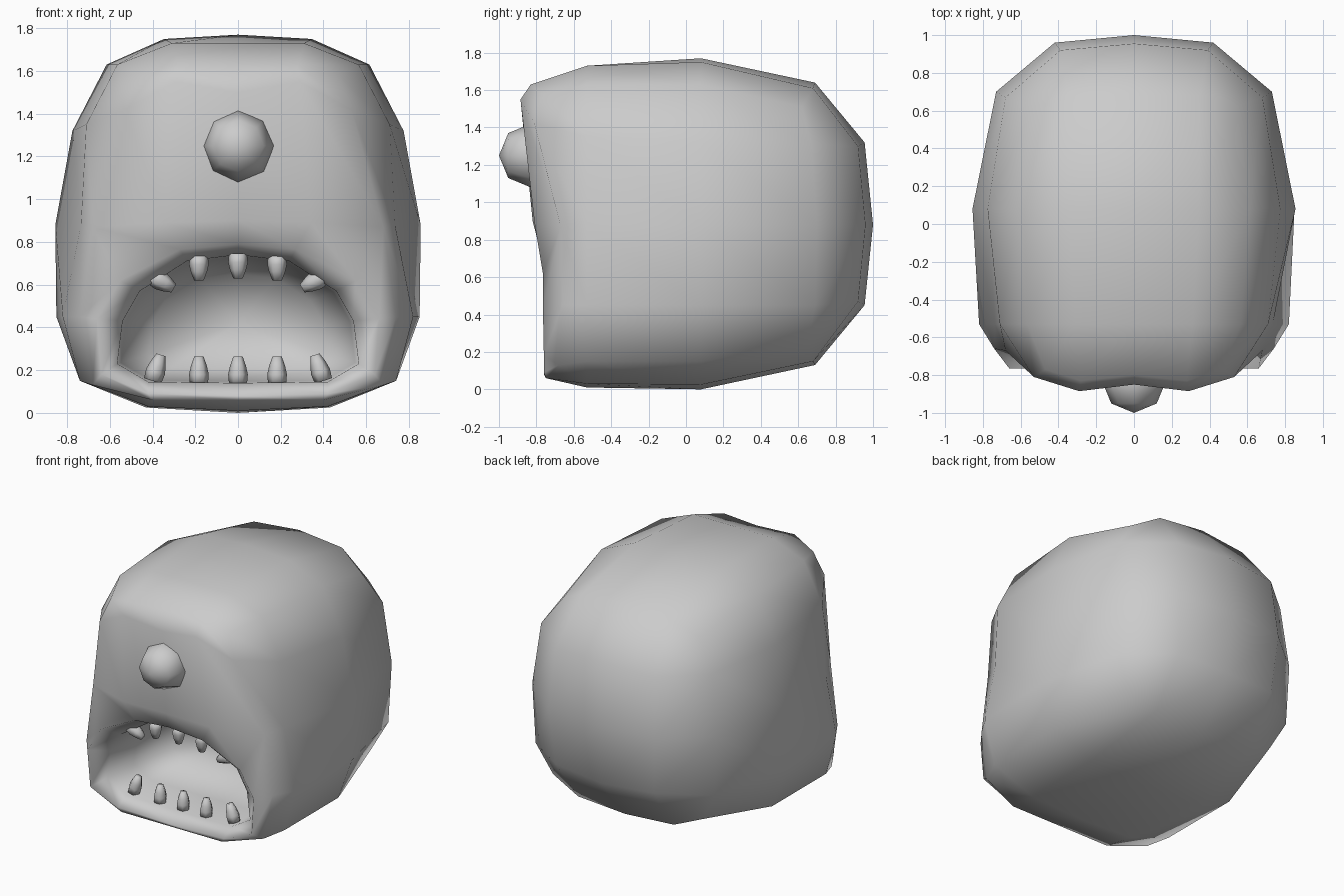
import bpy, bmesh, math
from mathutils import Matrix, Vector

if "Cube" in bpy.data.objects:
    bpy.data.objects.remove(bpy.data.objects["Cube"])


def finish(bm, name):
    bmesh.ops.recalc_face_normals(bm, faces=bm.faces[:])
    me = bpy.data.meshes.new(name)
    bm.to_mesh(me)
    bm.free()
    for p in me.polygons:
        p.use_smooth = True
    ob = bpy.data.objects.new(name, me)
    bpy.context.collection.objects.link(ob)
    return ob


def loop(bm, half):
    """Closed loop from a right-hand half running top centre to bottom centre."""
    pts = half + [(-x, y, z) for x, y, z in reversed(half[1:-1])]
    return [bm.verts.new(p) for p in pts]


def bridge(bm, a, b):
    n = len(a)
    for i in range(n):
        j = (i + 1) % n
        bm.faces.new((a[i], a[j], b[j], b[i]))


def grid(bm, rows):
    for r, s in zip(rows, rows[1:]):
        for i in range(len(r) - 1):
            bm.faces.new((r[i], r[i + 1], s[i + 1], s[i]))


def sym_row(bm, mid, side):
    """Three inner vertices of a row: left, centre, right."""
    return [bm.verts.new(p) for p in ((-side[0], side[1], side[2]), mid, side)]


# head: rings from the face to the back
bm = bmesh.new()
face = loop(bm, [(0, -.80, 1.63), (.28, -.83, 1.63), (.47, -.77, 1.58), (.53, -.81, 1.42),
                 (.68, -.67, .87), (.74, -.66, .45), (.68, -.68, .13), (.40, -.75, .06), (0, -.75, .06)])
front = loop(bm, [(x, -.53, z) for x, z in (
    (0, 1.73), (.31, 1.73), (.565, 1.63), (.71, 1.35), (.735, .88), (.82, .45), (.74, .15), (.42, .03), (0, .01))])
middle = loop(bm, [(x, .08, z) for x, z in (
    (0, 1.77), (.345, 1.75), (.615, 1.63), (.775, 1.32), (.855, .88), (.85, .45), (.74, .15), (.43, .025), (0, 0))])
back = loop(bm, [(0, .69, 1.64), (.35, .68, 1.61), (.54, .62, 1.51), (.68, .67, 1.31), (.73, .70, .88),
                 (.71, .69, .45), (.60, .65, .24), (.38, .68, .15), (0, .69, .13)])
for a, b in ((face, front), (front, middle), (middle, back)):
    bridge(bm, a, b)

# back of the head
b = back
grid(bm, [[b[14], b[15], b[0], b[1], b[2]],
          [b[13], *sym_row(bm, (0, .955, 1.32), (.39, .92, 1.30)), b[3]],
          [b[12], *sym_row(bm, (0, 1.0, .88), (.42, .96, .88)), b[4]],
          [b[11], *sym_row(bm, (0, .955, .45), (.39, .92, .47)), b[5]],
          [b[10], b[9], b[8], b[7], b[6]]])

# brow and upper face
f = face
lip_top = sym_row(bm, (0, -.82, .90), (.34, -.81, .89))
grid(bm, [[f[14], f[15], f[0], f[1], f[2]],
          [f[13], *sym_row(bm, (0, -.85, 1.50), (.29, -.885, 1.55)), f[3]],
          [f[12], *lip_top, f[4]]])

# lips and mouth cavity
outer = [lip_top[1], lip_top[2]] + f[4:13] + [lip_top[0]]
opening = [(0, .74), (.24, .71), (.46, .57), (.54, .43), (.565, .23), (.42, .145), (0, .14)]
loops = [[(0, -.79, .79), (.27, -.785, .765), (.55, -.765, .62), (.66, -.765, .44),
          (.64, -.76, .18), (.42, -.76, .09), (0, -.76, .08)]]
for y, s in ((-.67, 1.0), (-.40, .97), (-.15, .74)):
    loops.append([(x * s, y, .4 + (z - .4) * s) for x, z in opening])
prev = outer
for h in loops:
    cur = loop(bm, h)
    bridge(bm, prev, cur)
    prev = cur
throat = bm.verts.new((0, -.08, .42))
for i in range(len(prev)):
    bm.faces.new((prev[i], prev[(i + 1) % len(prev)], throat))
finish(bm, "head")

# eye
bm = bmesh.new()
bmesh.ops.create_uvsphere(bm, u_segments=8, v_segments=4, radius=.17,
                          matrix=Matrix.Translation((0, -.83, 1.25)) @ Matrix.Rotation(math.pi / 2, 4, 'X'))
finish(bm, "eye")


# teeth: blunt six-sided pegs, angle turns the tip about the y axis
def tooth(name, x, y, z, angle, length):
    bm = bmesh.new()
    rings = []
    for r, h in ((.042, 0), (.046, .35), (.038, .65), (.022, 1)):
        rings.append([bm.verts.new((r * math.cos(k * math.pi / 3), r * math.sin(k * math.pi / 3), h * length))
                      for k in range(6)])
    for a, c in zip(rings, rings[1:]):
        bridge(bm, a, c)
    bm.faces.new(rings[0])
    bm.faces.new(rings[-1])
    bm.transform(Matrix.Translation((x, y, z)) @ Matrix.Rotation(math.radians(angle), 4, 'Y'))
    finish(bm, name)


for x, yu, zu, au, yl, zl, al in ((0, -.67, .745, 180, -.62, .135, 0),
                                  (.183, -.67, .735, 180, -.62, .135, 0),
                                  (.40, -.65, .64, 240, -.61, .15, -18)):
    for s in ((1, -1) if x else (1,)):
        tooth("upper_tooth", s * x, yu, zu, s * au, .115)
        tooth("lower_tooth", s * x, yl, zl, s * al, .128)
